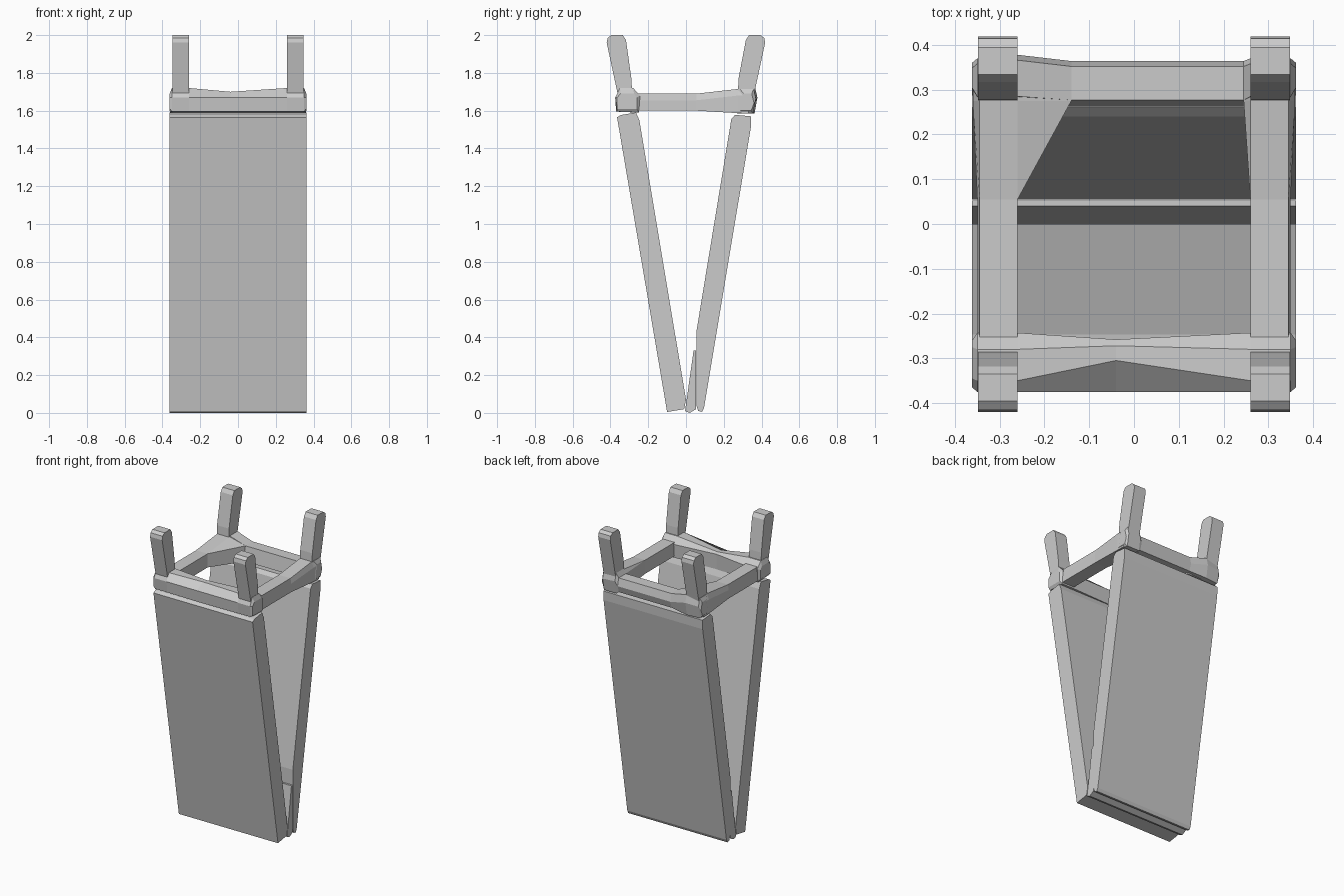
import bpy, bmesh


def loft(name, rings):
    """Skin matching closed rings of 3D points and cap both ends."""
    bm = bmesh.new()
    vs = [[bm.verts.new(p) for p in r] for r in rings]
    n = len(vs[0])
    for a, b in zip(vs, vs[1:]):
        for i in range(n):
            j = (i + 1) % n
            bm.faces.new((a[i], a[j], b[j], b[i]))
    bm.faces.new(vs[0])
    bm.faces.new(vs[-1])
    bmesh.ops.recalc_face_normals(bm, faces=bm.faces)
    me = bpy.data.meshes.new(name)
    bm.to_mesh(me)
    bm.free()
    ob = bpy.data.objects.new(name, me)
    bpy.context.collection.objects.link(ob)
    return ob


def extrude_x(name, profile, x0, x1):
    return loft(name, [[(x, y, z) for y, z in profile] for x in (x0, x1)])


W = 0.362

# Two leaning panels and the thin wedge between their feet
extrude_x("front_panel", [(-0.1, 0.005), (-0.365, 1.565), (-0.345, 1.577),
          (-0.265, 1.59), (-0.247, 1.55), (0.0, 0.07), (-0.01, 0.02)], -W, W)
extrude_x("back_panel", [(0.065, 0.01), (0.055, 0.04), (0.055, 0.43),
          (0.24, 1.555), (0.26, 1.578), (0.345, 1.57), (0.343, 1.51),
          (0.095, 0.025), (0.085, 0.005)], -W, W)
extrude_x("bottom_wedge", [(-0.005, 0.01), (0.04, 0.33), (0.053, 0.33),
          (0.053, 0.02), (0.02, 0.0)], -W, W)

# Front rail with raised corners and a shallow dip in the middle
end = [(-0.365, 1.61), (-0.365, 1.67), (-0.345, 1.69), (-0.275, 1.69),
       (-0.26, 1.67), (-0.26, 1.61)]
post = [(-0.365, 1.595), (-0.375, 1.67), (-0.35, 1.72), (-0.28, 1.72),
        (-0.243, 1.68), (-0.25, 1.59)]
middle = [(-0.37, 1.595), (-0.375, 1.67), (-0.305, 1.70), (-0.272, 1.70),
          (-0.258, 1.69), (-0.26, 1.59)]
stations = [(-W, end), (-0.35, post), (-0.26, post), (-0.04, middle),
            (0.26, post), (0.35, post), (W, end)]
loft("front_rail", [[(x, y, z) for y, z in sec] for x, sec in stations])

# Back rail: x, inner y, outer y, bottom z, top z
back = [(-W, 0.29, 0.36, 1.60, 1.69), (-0.35, 0.27, 0.37, 1.585, 1.715),
        (-0.26, 0.27, 0.378, 1.585, 1.72), (-0.14, 0.262, 0.364, 1.595, 1.69),
        (0.245, 0.262, 0.364, 1.595, 1.69), (0.26, 0.27, 0.37, 1.585, 1.72),
        (0.35, 0.27, 0.37, 1.585, 1.715), (W, 0.29, 0.36, 1.60, 1.69)]
loft("back_rail", [[(x, i, b), (x, i + 0.015, t), (x, o - 0.012, t),
                    (x, o, t - 0.05), (x, o - 0.015, b)]
                   for x, i, o, b, t in back])

# Side rails, flaring to the back; the left one spreads into a corner brace
for name, s, inner in (("right_rail", 1, 0.245), ("left_rail", -1, 0.14)):
    secs = [(-0.29, 0.26, 0.35, 1.60, 1.69, 1.69),
            (0.055, 0.26, 0.35, 1.60, 1.69, 1.69),
            (0.275, inner, 0.36, 1.587, 1.69, 1.715),
            (0.33, inner, 0.36, 1.585, 1.69, 1.715)]
    loft(name, [[(s * i, y, b), (s * i, y, ti), (s * 0.26, y, t),
                 (s * 0.345, y, t), (s * o, y, t - 0.035), (s * o, y, b)]
                for y, i, o, b, ti, t in secs])

# Four upright horns leaning outwards
horn = [(-0.362, 1.69), (-0.42, 1.96), (-0.415, 1.985), (-0.395, 2.0),
        (-0.335, 2.0), (-0.318, 1.975), (-0.289, 1.77), (-0.285, 1.69)]
for end_name, k in (("front", 1), ("back", -1)):
    prof = [(k * y + (0 if k == 1 else -0.001), z) for y, z in horn]
    if k == -1:
        prof[-2:] = [(0.278, 1.77), (0.275, 1.69)]
    for side, s in (("right", 1), ("left", -1)):
        extrude_x(f"{end_name}_{side}_horn", prof, s * 0.26, s * 0.348)
